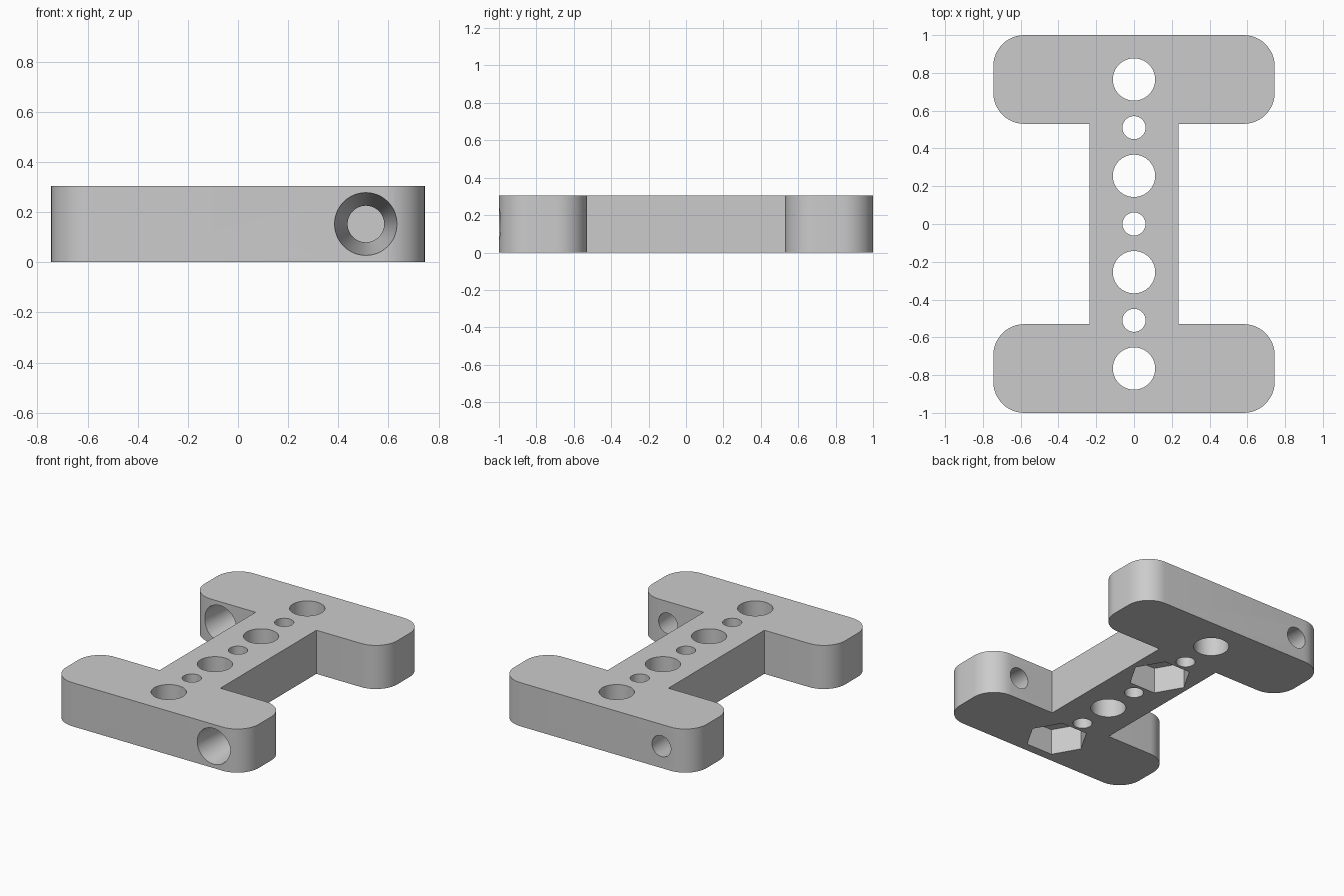
import bpy, bmesh
from math import pi, sin, cos, radians
from mathutils import Matrix, Vector

cube = bpy.data.objects.get("Cube")
if cube:
    bpy.data.objects.remove(cube, do_unlink=True)

HEIGHT = 0.305
BAR_X, BAR_IN, WEB_X, CORNER = 0.745, 0.53, 0.235, 0.165

grey = bpy.data.materials.new("light grey")
grey.use_nodes = True
colour = (0.6, 0.6, 0.6, 1)
grey.diffuse_color = colour
grey.node_tree.nodes["Principled BSDF"].inputs["Base Color"].default_value = colour


def add_object(name, bm):
    mesh = bpy.data.meshes.new(name)
    bmesh.ops.recalc_face_normals(bm, faces=bm.faces)
    bm.to_mesh(mesh)
    bm.free()
    mesh.materials.append(grey)
    obj = bpy.data.objects.new(name, mesh)
    bpy.context.collection.objects.link(obj)
    return obj


def cutter(name, matrix, sides, r1, r2, depth):
    bm = bmesh.new()
    bmesh.ops.create_cone(bm, cap_ends=True, segments=sides, radius1=r1,
                          radius2=r2, depth=depth, matrix=matrix)
    obj = add_object(name, bm)
    obj.hide_render = True
    return obj


def corner(cx, cy, start):
    """Quarter arc, counter-clockwise from the start angle in degrees."""
    steps = 12
    return [(cx + CORNER * cos(radians(start) + i * pi / 2 / steps),
             cy + CORNER * sin(radians(start) + i * pi / 2 / steps))
            for i in range(steps + 1)]


# I-shaped plate: half of the outline, then the same turned half way round
ex = BAR_X - CORNER
half = [(WEB_X, BAR_IN)]
half += corner(ex, BAR_IN + CORNER, -90) + corner(ex, 1 - CORNER, 0)
half += corner(-ex, 1 - CORNER, 90) + corner(-ex, BAR_IN + CORNER, 180)
half += [(-WEB_X, BAR_IN)]
outline = half + [(-x, -y) for x, y in half]

bm = bmesh.new()
base = bm.faces.new([bm.verts.new((x, y, 0)) for x, y in outline])
top = bmesh.ops.extrude_face_region(bm, geom=[base])["geom"]
bmesh.ops.translate(bm, vec=(0, 0, HEIGHT),
                    verts=[v for v in top if isinstance(v, bmesh.types.BMVert)])
plate = add_object("i_shaped_plate", bm)

cutters = []

# Row of alternating large and small vertical holes
for i in range(-3, 4):
    r = 0.112 if i % 2 else 0.061
    place = Matrix.Translation((0, i * 0.255, HEIGHT / 2))
    cutters.append(cutter("vertical_hole", place, 64, r, r, 1))

# Hexagonal nut pockets underneath, points along x
POCKET = 0.18
for y in (-0.765, 0.255):
    place = Matrix.Translation((0, y, POCKET - 0.25))
    hexagon = cutter("nut_pocket", place, 6, 0.2, 0.2, 0.5)
    if abs(max(v.co.x for v in hexagon.data.vertices) - 0.2) > 0.001:
        spin = place @ Matrix.Rotation(pi / 6, 4, "Z") @ place.inverted()
        hexagon.data.transform(spin)
    cutters.append(hexagon)

# Tapered cross holes, wide at the front of each bar
WIDE, NARROW, BAR = 0.125, 0.073, 1 - BAR_IN
slope = (WIDE - NARROW) / BAR
over = 0.02
for x, y in ((0.51, -(1 + BAR_IN) / 2), (-0.51, (1 + BAR_IN) / 2)):
    place = Matrix.Translation((x, y, HEIGHT / 2)) @ Matrix.Rotation(-pi / 2, 4, "X")
    cutters.append(cutter("tapered_hole", place, 64, WIDE + slope * over,
                          NARROW - slope * over, BAR + 2 * over))

# Cut everything, then drop the cutters
for c in cutters:
    mod = plate.modifiers.new("cut", "BOOLEAN")
    mod.operation = "DIFFERENCE"
    mod.solver = "EXACT"
    mod.object = c
graph = bpy.context.evaluated_depsgraph_get()
cut_mesh = bpy.data.meshes.new_from_object(plate.evaluated_get(graph))
plate.modifiers.clear()
plate.data = cut_mesh
cut_mesh.name = "i_shaped_plate"
cut_mesh.materials.clear()
cut_mesh.materials.append(grey)
for c in cutters:
    bpy.data.objects.remove(c, do_unlink=True)

bpy.ops.object.select_all(action="DESELECT")
plate.select_set(True)
bpy.context.view_layer.objects.active = plate
bpy.ops.object.shade_smooth_by_angle(angle=radians(30))
